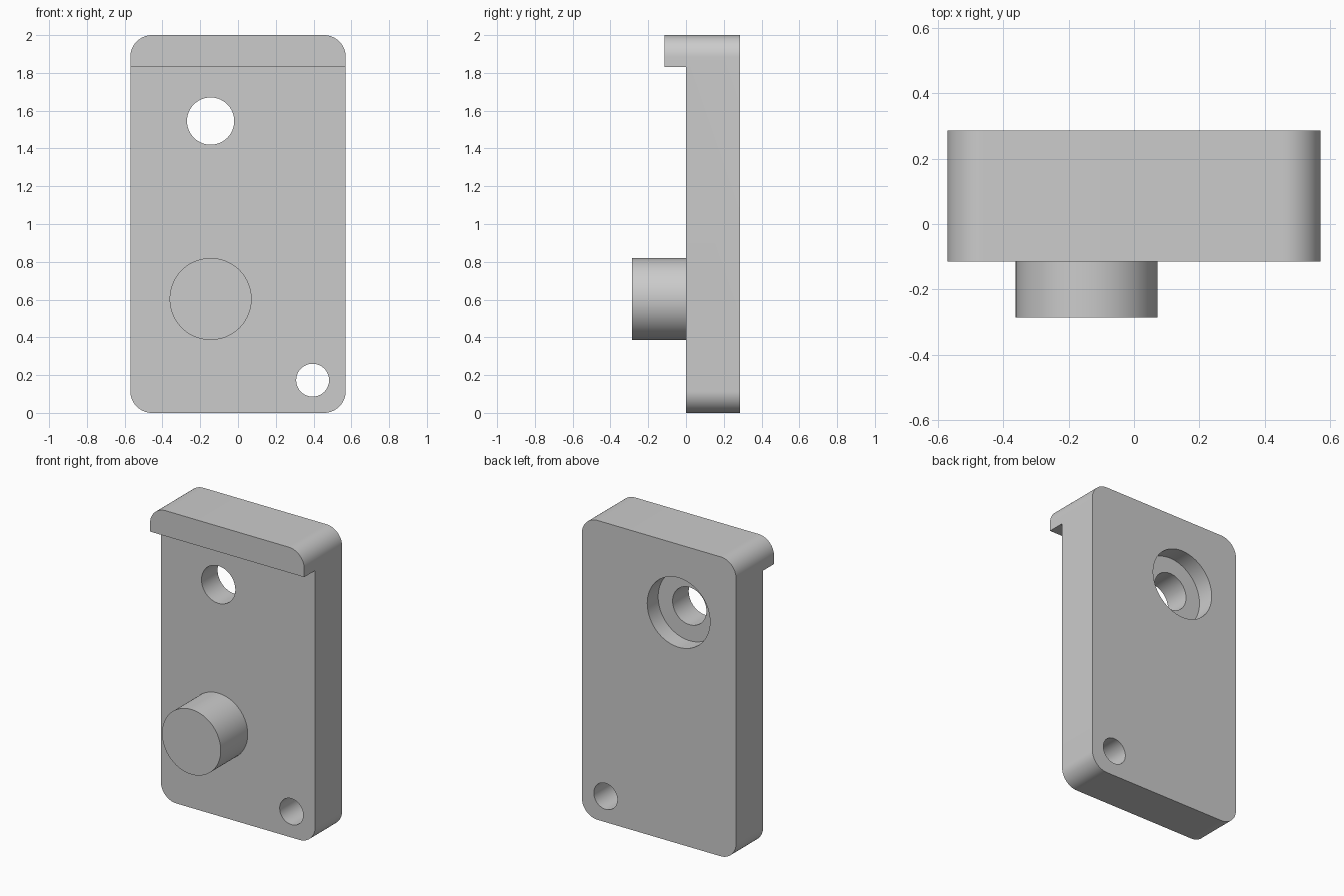
import bpy
import bmesh
from math import sin, cos, pi, radians

if "Cube" in bpy.data.objects:
    bpy.data.objects.remove(bpy.data.objects["Cube"], do_unlink=True)

grey = bpy.data.materials.new("light_grey")
grey.use_nodes = True
colour = (0.6, 0.6, 0.6, 1)
grey.diffuse_color = colour
grey.node_tree.nodes["Principled BSDF"].inputs["Base Color"].default_value = colour


def prism(name, outline, y0, y1):
    """Extrude an outline of (x, z) points from y0 to y1."""
    bm = bmesh.new()
    face = bm.faces.new([bm.verts.new((x, y0, z)) for x, z in outline])
    side = bmesh.ops.extrude_face_region(bm, geom=[face])["geom"]
    verts = [v for v in side if isinstance(v, bmesh.types.BMVert)]
    bmesh.ops.translate(bm, verts=verts, vec=(0, y1 - y0, 0))
    bmesh.ops.recalc_face_normals(bm, faces=bm.faces)
    mesh = bpy.data.meshes.new(name)
    bm.to_mesh(mesh)
    bm.free()
    mesh.materials.append(grey)
    obj = bpy.data.objects.new(name, mesh)
    bpy.context.collection.objects.link(obj)
    return obj


def arc(x, z, r, start, sweep, steps):
    return [(x + r * cos(start + sweep * i / steps),
             z + r * sin(start + sweep * i / steps)) for i in range(steps + 1)]


def circle(x, z, r):
    return arc(x, z, r, 0, 2 * pi, 96)[:-1]


def rounded(half, z0, z1, r):
    corners = [(half - r, z1 - r), (r - half, z1 - r),
               (r - half, z0 + r), (half - r, z0 + r)]
    return [p for i, (x, z) in enumerate(corners)
            for p in arc(x, z, r, i * pi / 2, pi / 2, 16)]


def combine(obj, tool, operation):
    mod = obj.modifiers.new(operation.lower(), 'BOOLEAN')
    mod.operation = operation
    mod.solver = 'EXACT'
    mod.object = tool
    bpy.context.view_layer.objects.active = obj
    bpy.ops.object.modifier_apply(modifier=mod.name)
    bpy.data.objects.remove(tool, do_unlink=True)


FRONT, BACK, LIP = 0, 0.285, -0.115

# Full-depth block, cut back below the overhanging lip
plate = prism("mounting_plate", rounded(0.57, 0, 2, 0.115), LIP, BACK)
below_lip = [(-1, -1), (1, -1), (1, 1.83), (-1, 1.83)]
combine(plate, prism("front_cut", below_lip, -1, FRONT), 'DIFFERENCE')

# Counterbored upper hole and small corner hole
for name, outline, y0, y1 in [
        ("upper_hole", circle(-0.145, 1.545, 0.125), -1, 1),
        ("counterbore", circle(-0.145, 1.545, 0.232), BACK - 0.115, 1),
        ("corner_hole", circle(0.395, 0.173, 0.087), -1, 1)]:
    combine(plate, prism(name, outline, y0, y1), 'DIFFERENCE')

# Round peg on the front
peg = prism("peg", circle(-0.145, 0.603, 0.217), -BACK, FRONT + 0.05)
combine(plate, peg, 'UNION')

# Smooth the curved walls, keep the edges sharp
bpy.ops.object.select_all(action='DESELECT')
plate.select_set(True)
bpy.context.view_layer.objects.active = plate
bpy.ops.object.shade_smooth_by_angle(angle=radians(30))
